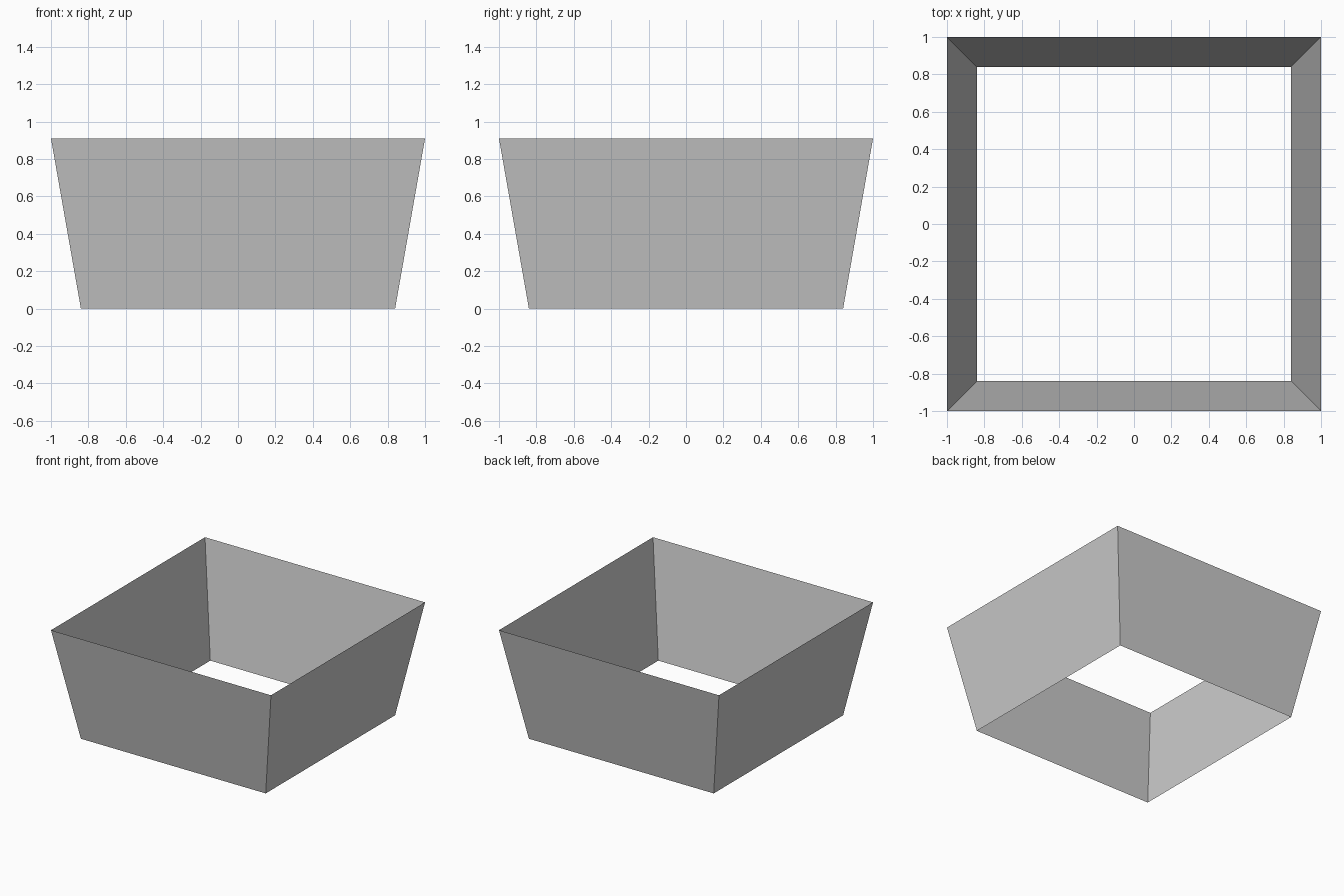
import bpy, bmesh
from math import pi, sqrt
from mathutils import Matrix

if "Cube" in bpy.data.objects:
    bpy.data.objects.remove(bpy.data.objects["Cube"])

HEIGHT = 0.91
BOTTOM_HALF = 0.84
TOP_HALF = 1.0

# Four flared walls: an uncapped four-sided cone, open at top and bottom
bm = bmesh.new()
placement = Matrix.Translation((0, 0, HEIGHT / 2)) @ Matrix.Rotation(pi / 4, 4, 'Z')
bmesh.ops.create_cone(bm, cap_ends=False, segments=4,
                      radius1=BOTTOM_HALF * sqrt(2), radius2=TOP_HALF * sqrt(2),
                      depth=HEIGHT, matrix=placement)
mesh = bpy.data.meshes.new("flared_walls")
bm.to_mesh(mesh)
bm.free()
walls = bpy.data.objects.new("flared_walls", mesh)
bpy.context.collection.objects.link(walls)
